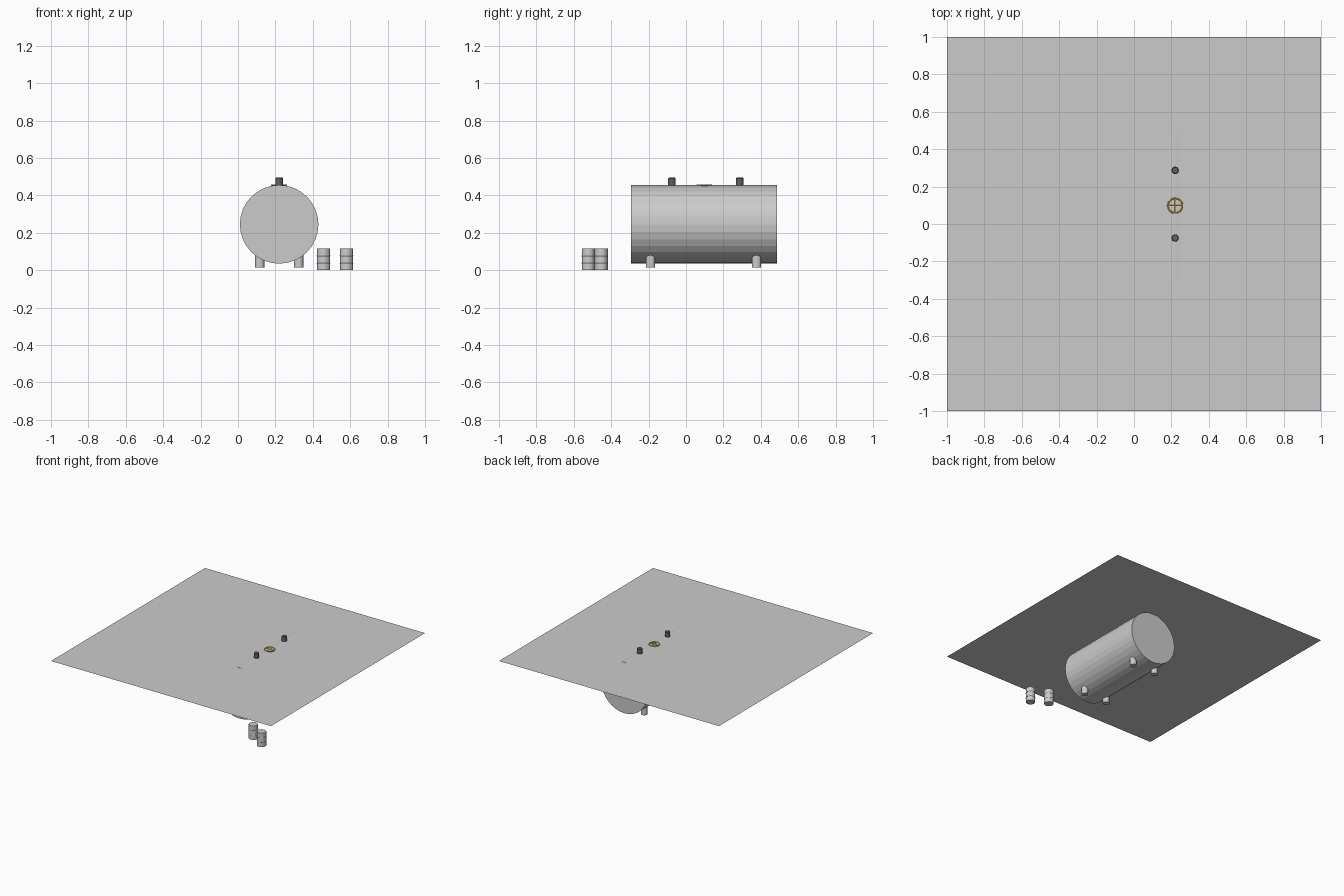
import bpy, math

if "Cube" in bpy.data.objects:
    bpy.data.objects.remove(bpy.data.objects["Cube"])

TX, TY, TZ, R = 0.22, 0.096, 0.245, 0.21   # tank centre and radius


def paint(ob, name, rgb):
    m = bpy.data.materials.get(name) or bpy.data.materials.new(name)
    m.diffuse_color = (*rgb, 1)
    m.use_nodes = True
    m.node_tree.nodes["Principled BSDF"].inputs["Base Color"].default_value = m.diffuse_color
    ob.data.materials.append(m)


def cyl(name, x, y, z0, z1, r, sides=16):
    bpy.ops.mesh.primitive_cylinder_add(vertices=sides, radius=r, depth=z1 - z0,
                                        location=(x, y, (z0 + z1) / 2))
    ob = bpy.context.object
    ob.name = name
    return ob


def ring(name, x, y, z, major, minor, n=16, m=6):
    bpy.ops.mesh.primitive_torus_add(location=(x, y, z), major_radius=major, minor_radius=minor,
                                     major_segments=n, minor_segments=m)
    ob = bpy.context.object
    ob.name = name
    return ob


# thin sheet cutting just under the top of the tank
bpy.ops.mesh.primitive_plane_add(size=2, location=(0, 0, 0.452))
bpy.context.object.name = "ground_sheet"

# horizontal tank
tank = cyl("tank", TX, TY, TZ - 0.39, TZ + 0.39, R, 32)
tank.rotation_euler = (math.pi / 2, 0, 0)

# four support legs
for sx in (-1, 1):
    for y in (-0.19, 0.377):
        cyl("leg", TX + sx * 0.104, y, 0.015, 0.115, 0.025)

# two dark vent caps with softened rims
for y in (-0.075, 0.287):
    cap = cyl("vent_cap", TX, y, 0.445, 0.495, 0.02)
    b = cap.modifiers.new("rim", 'BEVEL')
    b.width, b.segments, b.limit_method = 0.004, 1, 'ANGLE'
    b.angle_limit = math.radians(50)
    paint(cap, "dark_grey", (0.12, 0.12, 0.12))

# yellow valve wheel with crossed spokes
paint(ring("valve_wheel", TX, 0.098, 0.455, 0.039, 0.004, 24, 8), "yellow", (0.8, 0.5, 0.05))
for a in (0, math.pi / 2):
    s = cyl("wheel_spoke", TX, 0.098, 0.455 - 0.039, 0.455 + 0.039, 0.0025, 8)
    s.rotation_euler = (math.pi / 2, 0, a)
    paint(s, "yellow", (0.8, 0.5, 0.05))

# two ribbed barrels
for x, y in ((0.457, -0.453), (0.58, -0.522)):
    cyl("barrel", x, y, 0.0, 0.115, 0.035, 20)
    for z in (0.038, 0.077):
        ring("barrel_rib", x, y, z, 0.034, 0.003, 20)
